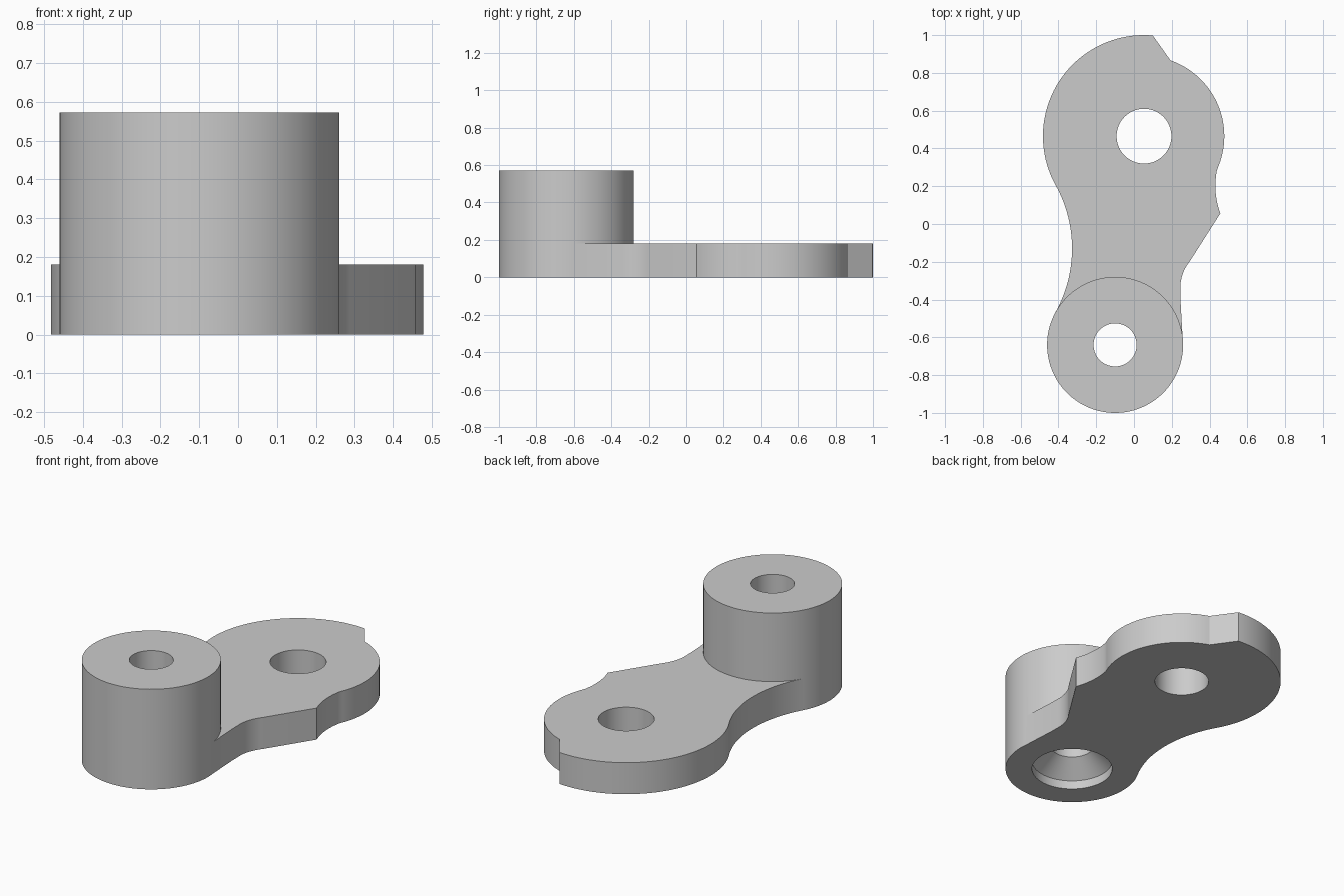
import bpy, bmesh
from math import sin, cos, pi, atan2, hypot, sqrt, radians
from mathutils import Vector

cube = bpy.data.objects.get("Cube")
if cube:
    bpy.data.objects.remove(cube, do_unlink=True)

grey = bpy.data.materials.new("plain grey")
grey.use_nodes = True
color = (0.6, 0.6, 0.6, 1)
grey.diffuse_color = color
grey.node_tree.nodes["Principled BSDF"].inputs["Base Color"].default_value = color

EYE = Vector((0.053, 0.465))     # centre of the wide end
BOSS = Vector((-0.10, -0.64))    # centre of the tall boss
EYE_R, LOBE_R, BOSS_R = 0.535, 0.425, 0.36
PLATE_H, BOSS_H = 0.18, 0.572


def make_object(name, bm):
    bmesh.ops.recalc_face_normals(bm, faces=bm.faces)
    mesh = bpy.data.meshes.new(name)
    bm.to_mesh(mesh)
    bm.free()
    mesh.materials.append(grey)
    obj = bpy.data.objects.new(name, mesh)
    bpy.context.collection.objects.link(obj)
    return obj


def arc(centre, r, a0, a1, n):
    return [centre + Vector((cos(a), sin(a))) * r
            for a in (a0 + (a1 - a0) * i / n for i in range(n + 1))]


def arc_through(p, q, sag, n):
    # shallow arc between two points, bulging left of the direction p to q
    p, q = Vector(p), Vector(q)
    d = q - p
    side = Vector((-d.y, d.x)).normalized()
    return [p + d * t + side * sag * 4 * t * (1 - t) for t in (i / n for i in range(n + 1))]


def angle(centre, p):
    return atan2(p[1] - centre.y, p[0] - centre.x)


def extrude(name, points, z0, z1):
    bm = bmesh.new()
    face = bm.faces.new([bm.verts.new((p[0], p[1], z0)) for p in points])
    top = bmesh.ops.extrude_face_region(bm, geom=[face])["geom"]
    bmesh.ops.translate(bm, vec=(0, 0, z1 - z0),
                        verts=[v for v in top if isinstance(v, bmesh.types.BMVert)])
    return make_object(name, bm)


def lathe(name, centre, profile, n=96):
    # closed stack of rings, given as radius and height
    bm = bmesh.new()
    rings = [[bm.verts.new((centre.x + r * cos(2 * pi * i / n), centre.y + r * sin(2 * pi * i / n), z))
              for i in range(n)] for r, z in profile]
    for a, b in zip(rings, rings[1:]):
        for i in range(n):
            j = (i + 1) % n
            bm.faces.new((a[i], a[j], b[j], b[i]))
    bm.faces.new(rings[0])
    bm.faces.new(rings[-1])
    return make_object(name, bm)


def boolean(target, tool, operation):
    mod = target.modifiers.new(operation, 'BOOLEAN')
    mod.operation, mod.object, mod.solver = operation, tool, 'EXACT'
    bpy.context.view_layer.objects.active = target
    bpy.ops.object.modifier_apply(modifier=mod.name)
    bpy.data.objects.remove(tool, do_unlink=True)


# Concave waist: a circle touching both the wide end and the boss
waist_r = 0.69
d1, d2 = EYE_R + waist_r, BOSS_R + waist_r
axis = BOSS - EYE
along = (d1 * d1 - d2 * d2 + axis.length_squared) / (2 * axis.length)
u = axis.normalized()
waist = EYE + u * along + Vector((u.y, -u.x)) * sqrt(d1 * d1 - along * along)
eye_touch = angle(EYE, waist) % (2 * pi)
boss_touch = angle(BOSS, waist)

# Plate outline, counter-clockwise from the nick at the back
outline = arc(EYE, EYE_R, angle(EYE, (0.10, 1.0)), eye_touch, 64)
outline += arc(waist, waist_r, angle(waist, EYE), angle(waist, BOSS), 32)[1:]
outline += [BOSS, Vector((0.259, -0.63)), Vector((0.246, -0.40))]
outline += arc_through((0.246, -0.36), (0.297, -0.195), 0.017, 12)
outline += arc_through((0.457, 0.056), (0.439, 0.285), 0.016, 12)
outline += arc(EYE, LOBE_R, angle(EYE, (0.439, 0.285)), angle(EYE, (0.193, 0.865)), 40)[1:]

link = extrude("link_arm", outline, 0, PLATE_H)

# Tall boss joined to the plate
boolean(link, lathe("boss", BOSS, [(BOSS_R, 0), (BOSS_R, BOSS_H)], 128), 'UNION')

# Bores: plain hole in the wide end, countersunk hole through the boss
boolean(link, lathe("eye_bore", EYE, [(0.145, -0.1), (0.145, 0.4)]), 'DIFFERENCE')
boolean(link, lathe("boss_bore", BOSS, [(0.217, -0.1), (0.217, 0.05), (0.114, 0.14), (0.114, 0.8)]),
        'DIFFERENCE')

bpy.ops.object.select_all(action='DESELECT')
link.select_set(True)
bpy.context.view_layer.objects.active = link
bpy.ops.object.shade_smooth_by_angle(angle=radians(20))
